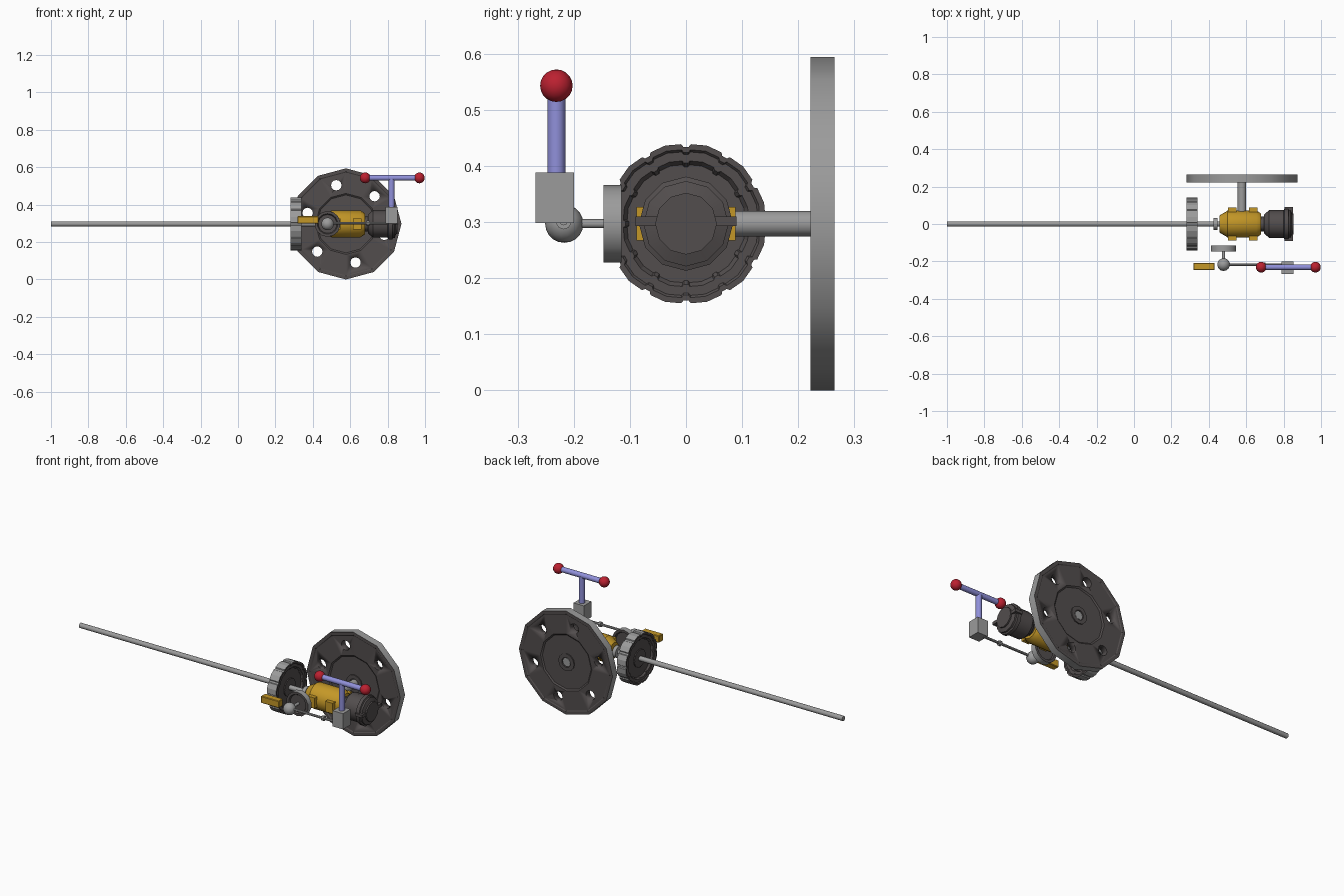
import bpy, bmesh, math
from mathutils import Vector

if "Cube" in bpy.data.objects:
    bpy.data.objects.remove(bpy.data.objects["Cube"])

Z = 0.297      # height of the drive line
CX = 0.577     # flywheel axle position


def material(name, rgb):
    m = bpy.data.materials.new(name)
    m.diffuse_color = (*rgb, 1)
    m.use_nodes = True
    m.node_tree.nodes["Principled BSDF"].inputs["Base Color"].default_value = m.diffuse_color
    return m


DARK = material("dark iron", (0.085, 0.075, 0.075))
GREY = material("steel grey", (0.33, 0.33, 0.33))
GOLD = material("ochre yellow", (0.55, 0.31, 0.02))
LILAC = material("lilac", (0.28, 0.28, 0.70))
RED = material("red", (0.50, 0.015, 0.03))


def finish(name, bm, mats, smooth=35):
    bmesh.ops.remove_doubles(bm, verts=bm.verts, dist=1e-5)
    bmesh.ops.recalc_face_normals(bm, faces=bm.faces)
    me = bpy.data.meshes.new(name)
    bm.to_mesh(me)
    bm.free()
    for m in mats:
        me.materials.append(m)
    ob = bpy.data.objects.new(name, me)
    bpy.context.collection.objects.link(ob)
    bpy.ops.object.select_all(action='DESELECT')
    ob.select_set(True)
    bpy.context.view_layer.objects.active = ob
    if smooth:
        bpy.ops.object.shade_smooth_by_angle(angle=math.radians(smooth))
    return ob


def lathe(name, axis, origin, profile, mats, sides=12, slots=None, ring=None, smooth=35):
    """Turn (radius, height) points round an axis; ring gives (angle, scale) pairs."""
    ring = ring or [(math.pi / 2 + 2 * math.pi * i / sides, 1) for i in range(sides)]
    bm = bmesh.new()
    loops = []
    for r, h in profile:
        row = []
        for a, s in ring:
            c, d = r * s * math.cos(a), r * s * math.sin(a)
            p = {'X': (h, c, d), 'Y': (c, h, d), 'Z': (c, d, h)}[axis]
            row.append(bm.verts.new(Vector(p) + Vector(origin)))
        loops.append(row)
    n = len(ring)
    for k in range(len(loops) - 1):
        A, B = loops[k], loops[k + 1]
        for i in range(n):
            j = (i + 1) % n
            if profile[k][0] == 0:
                q = (A[i], B[j], B[i])
            elif profile[k + 1][0] == 0:
                q = (A[i], A[j], B[i])
            else:
                q = (A[i], A[j], B[j], B[i])
            bm.faces.new(q).material_index = slots[k] if slots else 0
    return finish(name, bm, mats, smooth)


def rod(name, axis, origin, r, a, b, mat, sides=12):
    return lathe(name, axis, origin, [(0, a), (r, a), (r, b), (0, b)], [mat], sides)


def box(name, lo, hi, mat, bevel=0):
    bm = bmesh.new()
    bmesh.ops.create_cube(bm, size=1)
    for v in bm.verts:
        v.co = [l + (c + 0.5) * (h - l) for c, l, h in zip(v.co, lo, hi)]
    if bevel:
        bmesh.ops.bevel(bm, geom=bm.edges[:], offset=bevel, segments=1, affect='EDGES')
    return finish(name, bm, [mat], 0)


def ball(name, center, r, mat):
    bm = bmesh.new()
    bmesh.ops.create_uvsphere(bm, u_segments=14, v_segments=10, radius=r)
    bmesh.ops.translate(bm, verts=bm.verts, vec=center)
    return finish(name, bm, [mat])


# Flywheel: grey rim, dark recessed faces on both sides, six through holes
half = [(0, .010), (.028, .010), (.028, .018), (.05, .018), (.05, .012),
        (.155, .012), (.163, .018), (.275, .018), (.28, .0215), (.297, .0215)]
prof = half + [(r, -h) for r, h in reversed(half)]
slots = [0 if k != len(half) - 1 else 1 for k in range(len(prof) - 1)]
wheel = lathe("flywheel", 'Y', (CX, .2435, Z), prof, [DARK, GREY], 12, slots)
for i in range(6):
    a = math.radians(104 + 60 * i)
    cut = rod("hole_cutter", 'Y', (CX + .213 * math.cos(a), .2435, Z + .213 * math.sin(a)),
              .028, -.1, .1, DARK)
    cut.hide_render = True
    bpy.context.view_layer.objects.active = wheel
    mod = wheel.modifiers.new("hole", 'BOOLEAN')
    mod.operation, mod.object, mod.solver = 'DIFFERENCE', cut, 'EXACT'
    bpy.ops.object.modifier_apply(modifier=mod.name)
    bpy.data.objects.remove(cut)
rod("flywheel_axle", 'Y', (CX, 0, Z), .023, .03, .258, GREY)

# Drive gear: twelve treads parted by narrow grooves
ring = []
for i in range(12):
    for off, s in ((2, .965), (3.5, 1), (15, 1.015), (26.5, 1), (28, .965)):
        ring.append((math.radians(30 * i + off), s))
half = [(0, .020), (.05, .020), (.05, .014), (.105, .014), (.112, .024), (.128, .024), (.132, .029), (.142, .029)]
prof = half + [(r, -h) for r, h in reversed(half)]
slots = [1 if 6 < k < 8 else 0 for k in range(len(prof) - 1)]
lathe("drive_gear", 'X', (.311, 0, Z), prof, [DARK, GREY], slots=slots, ring=ring, smooth=0)

# Long drive shaft and collar
rod("drive_shaft", 'X', (0, 0, Z), .014, -1, .72, GREY)
rod("shaft_collar", 'X', (0, 0, Z), .033, .425, .446, GREY)

# Yellow gearbox with side lugs
lathe("gearbox", 'X', (0, 0, Z),
      [(0, .456), (.045, .456), (.068, .495), (.072, .50), (.072, .655), (.055, .68), (0, .68)], [GOLD], 16)
for x in (.525, .638):
    box("gearbox_lug", (x - .023, -.088, Z - .03), (x + .023, .088, Z + .03), GOLD)

# Dark motor with stepped end and side fins
lathe("motor", 'X', (0, 0, Z),
      [(0, .695), (.05, .695), (.074, .722), (.074, .80), (.084, .805), (.084, .825),
       (.076, .828), (.076, .838), (.055, .845), (.055, .853), (0, .853)], [DARK], 12)
box("motor_fin", (.805, -.09, Z - .004), (.85, .09, Z + .013), DARK)
rod("motor_coupling", 'X', (0, 0, Z), .04, .67, .70, DARK)

# Small control wheel, spindle and ball joint
half = [(0, .008), (.05, .008), (.055, .016), (.069, .016)]
prof = half + [(r, -h) for r, h in reversed(half)]
lathe("control_wheel", 'Y', (.479, -.131, Z), prof, [DARK, GREY], 14, [0, 0, 0, 1, 0, 0, 0])
rod("control_spindle", 'Y', (.479, 0, Z), .008, -.21, -.125, GREY)
ball("ball_joint", (.479, -.217, Z), .034, GREY)

# Link rod from ball joint to steering block
rod("link_rod", 'X', (0, -.218, Z + .004), .007, .48, .80, GREY, 8)
rod("link_collar", 'X', (0, -.218, Z + .004), .014, .688, .703, GREY, 10)
box("pedal", (.317, -.246, .298), (.431, -.208, .338), GOLD, .003)

# Steering block, post, bar and grips
box("steering_block", (.788, -.268, .298), (.854, -.2, .388), GREY)
rod("steering_post", 'Z', (.821, -.231, 0), .016, .385, .54, LILAC)
rod("handle_bar", 'X', (0, -.231, .543), .015, .68, .968, LILAC)
for x in (.68, .970):
    ball("handle_grip", (x, -.231, .543), .029, RED)
